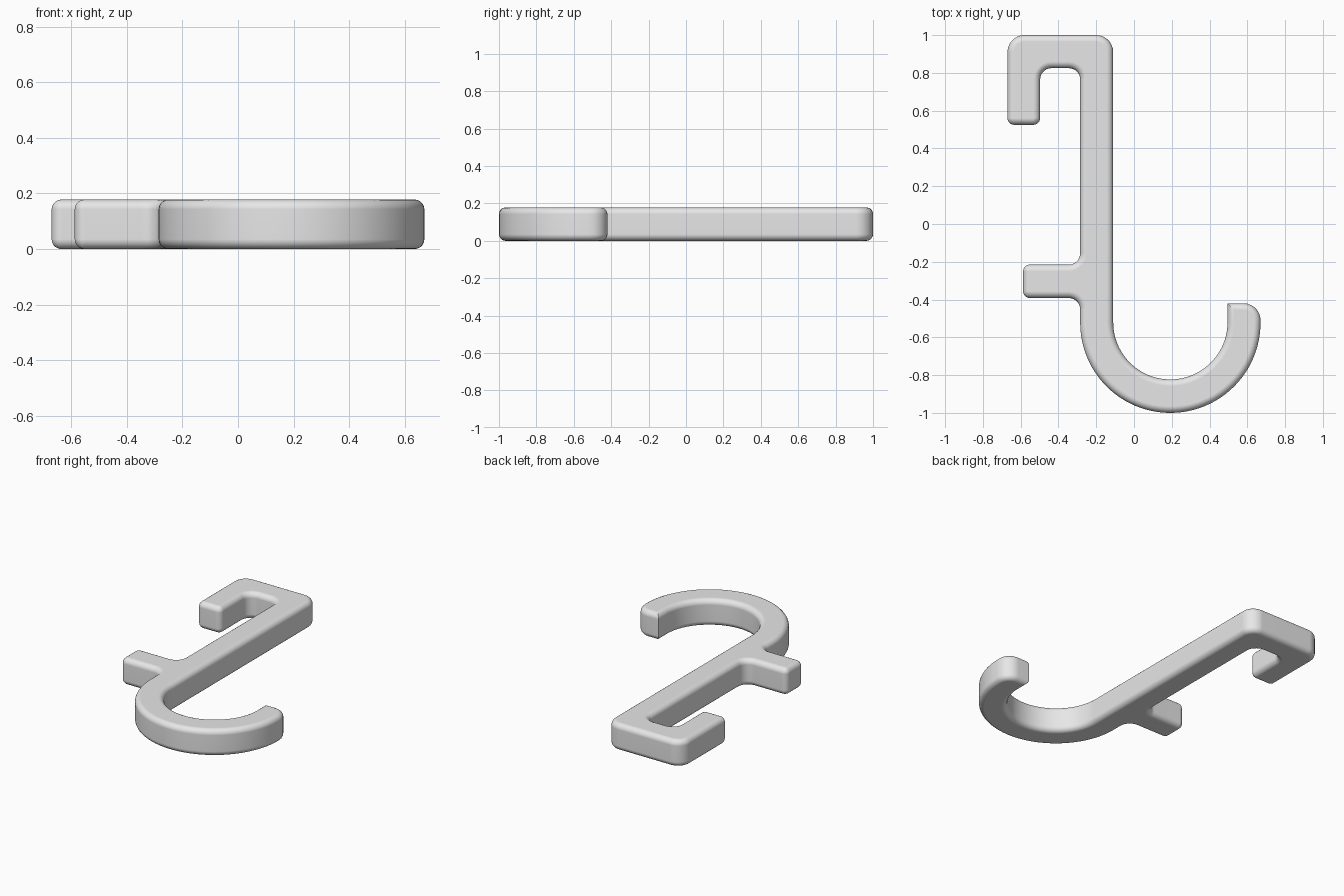
import bpy, bmesh
from math import sin, cos, pi
from mathutils import Vector

cube = bpy.data.objects.get("Cube")
if cube:
    bpy.data.objects.remove(cube, do_unlink=True)

HEIGHT = 0.178
EDGE = 0.035      # rounding of the top and bottom rims
RIM_STEPS = 5

# Outline corners, counter-clockwise: x, y, corner radius
CORNERS = [
    (-.67, 1, .09), (-.67, .525, .036), (-.497, .525, .036),        # hanger lip
    (-.497, .825, .06), (-.285, .825, .06),                         # hanger slot
    (-.285, -.215, .06), (-.587, -.215, .036),                      # side peg
    (-.587, -.392, .036), (-.285, -.392, .06),
    (-.285, -1, .4775), (.67, -1, .4775),                           # outer hook curve
    (.67, -.42, .09), (.495, -.42, 0),                              # hook tip
    (.495, -.823, .3025), (-.11, -.823, .3025),                     # inner hook curve
    (-.11, 1, .09),
]


def rounded_outline(corners):
    """Return (point, outward offset direction) pairs along the outline."""
    result = []
    for i, (x, y, r) in enumerate(corners):
        p = Vector((x, y))
        a = (p - Vector(corners[i - 1][:2])).normalized()
        b = (Vector(corners[(i + 1) % len(corners)][:2]) - p).normalized()
        side = 1 if a.x * b.y - a.y * b.x > 0 else -1
        n1, n2 = Vector((a.y, -a.x)), Vector((b.y, -b.x))
        if r == 0:
            result.append((p, n1 + n2))
            continue
        centre = p + (b - a) * r
        steps = 24 if r > .2 else 7
        for k in range(steps + 1):
            t = pi / 2 * k / steps
            n = n1 * cos(t) + n2 * sin(t)
            result.append((centre + n * r * side, n))
    return result


# Rim profile: inset and height, from bottom face to top face
lower = [(EDGE * (1 - sin(pi / 2 * k / RIM_STEPS)),
          EDGE * (1 - cos(pi / 2 * k / RIM_STEPS))) for k in range(RIM_STEPS + 1)]
rim = lower + [(d, HEIGHT - z) for d, z in reversed(lower)]

# Hook body: stacked outline rings joined by quads and capped
outline = rounded_outline(CORNERS)
bm = bmesh.new()
rings = [[bm.verts.new((*(p - n * d), z)) for p, n in outline] for d, z in rim]
for low, high in zip(rings, rings[1:]):
    for i in range(len(outline)):
        j = (i + 1) % len(outline)
        bm.faces.new((low[i], low[j], high[j], high[i]))
bm.faces.new(rings[0][::-1])
bm.faces.new(rings[-1])
bmesh.ops.remove_doubles(bm, verts=bm.verts, dist=.0002)
bmesh.ops.recalc_face_normals(bm, faces=bm.faces)

mesh = bpy.data.meshes.new("hanging_hook")
bm.to_mesh(mesh)
bm.free()
hook = bpy.data.objects.new("hanging_hook", mesh)
bpy.context.collection.objects.link(hook)

# Plain grey material
grey = bpy.data.materials.new("plain_grey")
grey.use_nodes = True
colour = (.8, .8, .8, 1)
grey.diffuse_color = colour
grey.node_tree.nodes["Principled BSDF"].inputs["Base Color"].default_value = colour
mesh.materials.append(grey)

# Smooth rounded rims with flat caps
bpy.ops.object.select_all(action="DESELECT")
hook.select_set(True)
bpy.context.view_layer.objects.active = hook
bpy.ops.object.shade_smooth_by_angle(angle=pi / 5)
weighted = hook.modifiers.new("flat_caps", "WEIGHTED_NORMAL")
weighted.keep_sharp = True
